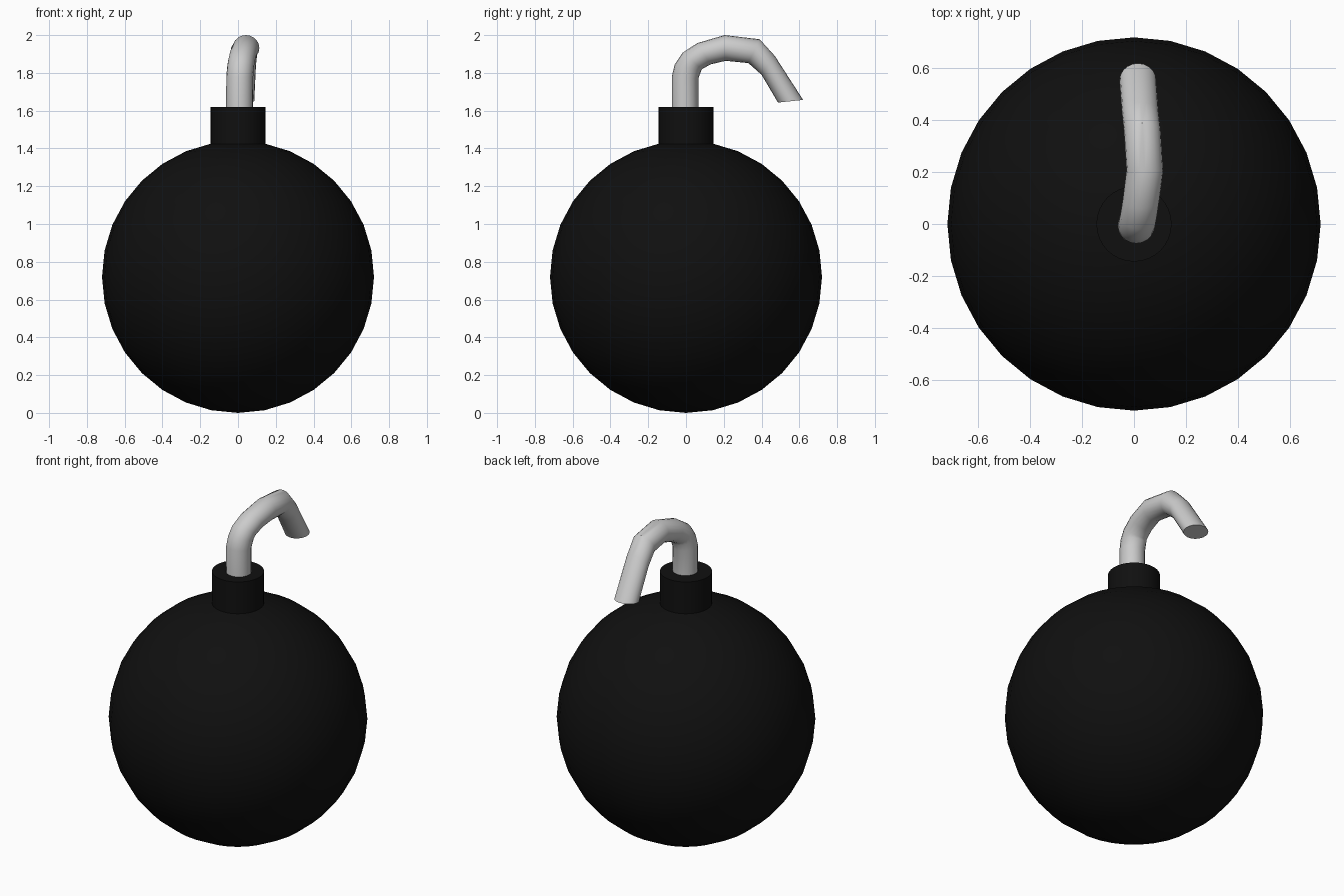
import bpy, bmesh, math
from mathutils import Vector

if "Cube" in bpy.data.objects:
    bpy.data.objects.remove(bpy.data.objects["Cube"])


def material(name, rgb):
    m = bpy.data.materials.new(name)
    m.diffuse_color = (*rgb, 1)
    m.use_nodes = True
    m.node_tree.nodes["Principled BSDF"].inputs["Base Color"].default_value = m.diffuse_color
    return m


black = material("matte black", (0.005, 0.005, 0.005))
grey = material("light grey", (0.6, 0.6, 0.6))


def finish(ob, name, mat, angle):
    ob.name = name
    ob.data.materials.append(mat)
    bpy.ops.object.select_all(action='DESELECT')
    ob.select_set(True)
    bpy.context.view_layer.objects.active = ob
    bpy.ops.object.shade_smooth_by_angle(angle=math.radians(angle))


# round body
bpy.ops.mesh.primitive_uv_sphere_add(segments=32, ring_count=16, radius=0.72, location=(0, 0, 0.72))
finish(bpy.context.object, "body", black, 30)

# collar on top of the body
bpy.ops.mesh.primitive_cylinder_add(vertices=32, radius=0.145, depth=0.24, location=(0, 0, 1.5))
finish(bpy.context.object, "collar", black, 30)

# bent fuse: each ring is (x centre, outer y, outer z, inner y, inner z)
rings = [
    (0.008, -0.075, 1.56, 0.065, 1.56),
    (0.009, -0.075, 1.78, 0.065, 1.77),
    (0.013, -0.06, 1.845, 0.08, 1.81),
    (0.018, -0.02, 1.905, 0.085, 1.82),
    (0.028, 0.06, 1.958, 0.13, 1.845),
    (0.042, 0.205, 2.0, 0.21, 1.864),
    (0.032, 0.39, 1.978, 0.33, 1.852),
    (0.024, 0.47, 1.89, 0.40, 1.79),
    (0.015, 0.62, 1.657, 0.487, 1.643),
]
SIDES = 20
bm = bmesh.new()
loops = []
for x, oy, oz, iy, iz in rings:
    centre = Vector((x, (oy + iy) / 2, (oz + iz) / 2))
    half = Vector((0, (oy - iy) / 2, (oz - iz) / 2))
    side = Vector((0.071, 0, 0))
    loops.append([bm.verts.new(centre + half * math.cos(a) + side * math.sin(a))
                  for a in (2 * math.pi * i / SIDES for i in range(SIDES))])
for a, b in zip(loops, loops[1:]):
    for i in range(SIDES):
        j = (i + 1) % SIDES
        bm.faces.new((a[i], a[j], b[j], b[i]))
bm.faces.new(loops[0])
bm.faces.new(loops[-1])
bmesh.ops.recalc_face_normals(bm, faces=bm.faces)
mesh = bpy.data.meshes.new("fuse")
bm.to_mesh(mesh)
bm.free()
fuse = bpy.data.objects.new("fuse", mesh)
bpy.context.collection.objects.link(fuse)
finish(fuse, "fuse", grey, 40)
